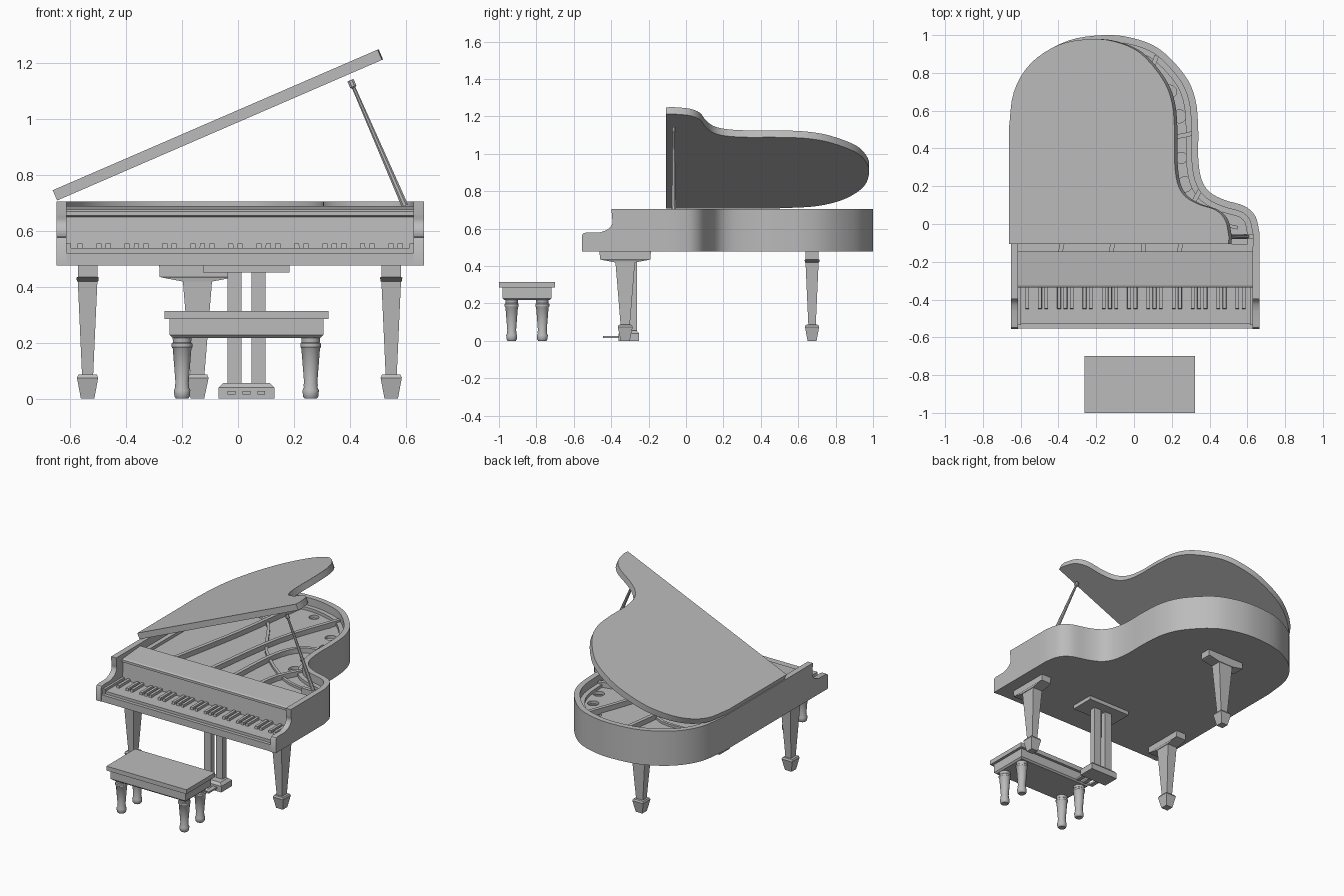
import bpy, bmesh, math
from mathutils import Vector, Matrix

if "Cube" in bpy.data.objects:
    bpy.data.objects.remove(bpy.data.objects["Cube"])

GREY = (0.5, 0.5, 0.5, 1)
mat = bpy.data.materials.new("plain grey")
mat.use_nodes = True
mat.diffuse_color = GREY
mat.node_tree.nodes["Principled BSDF"].inputs["Base Color"].default_value = GREY


def finish(name, bm, smooth=False):
    bmesh.ops.recalc_face_normals(bm, faces=bm.faces)
    mesh = bpy.data.meshes.new(name)
    bm.to_mesh(mesh)
    bm.free()
    mesh.materials.append(mat)
    ob = bpy.data.objects.new(name, mesh)
    bpy.context.collection.objects.link(ob)
    if smooth:
        bpy.ops.object.select_all(action="DESELECT")
        ob.select_set(True)
        bpy.context.view_layer.objects.active = ob
        bpy.ops.object.shade_smooth_by_angle(angle=math.radians(35))
    return ob


def prism(name, pts, lo, hi, axis="z", smooth=False):
    """Extrude a flat outline between two positions along an axis."""
    place = {"z": lambda a, b, h: (a, b, h), "x": lambda a, b, h: (h, a, b)}[axis]
    bm = bmesh.new()
    rings = [[bm.verts.new(place(a, b, h)) for a, b in pts] for h in (lo, hi)]
    bridge(bm, rings)
    return finish(name, bm, smooth)


def bridge(bm, rings):
    n = len(rings[0])
    for r, s in zip(rings, rings[1:]):
        for i in range(n):
            j = (i + 1) % n
            bm.faces.new((r[i], r[j], s[j], s[i]))
    bm.faces.new(rings[0])
    bm.faces.new(rings[-1])


def add_loft(bm, sections, x, y, sides):
    """Stack of rings (z, half width x, half width y); four sides make a box."""
    k = 1 / math.cos(math.pi / 4) if sides == 4 else 1
    turn = [math.tau * (i + 0.5) / sides for i in range(sides)]
    bridge(bm, [[bm.verts.new((x + k * rx * math.cos(a), y + k * ry * math.sin(a), z))
                 for a in turn] for z, rx, ry in sections])


def loft(name, sections, x=0, y=0, sides=4):
    bm = bmesh.new()
    add_loft(bm, sections, x, y, sides)
    return finish(name, bm, sides > 4)


def box(name, x0, x1, y0, y1, z0, z1):
    hx, hy = (x1 - x0) / 2, (y1 - y0) / 2
    return loft(name, [(z0, hx, hy), (z1, hx, hy)], x0 + hx, y0 + hy)


def smooth_path(ctrl, steps=4):
    """Catmull-Rom curve through the control points."""
    p = [Vector(c) for c in ctrl]
    p = [2 * p[0] - p[1]] + p + [2 * p[-1] - p[-2]]
    out = []
    for a, b, c, d in zip(p, p[1:], p[2:], p[3:]):
        for i in range(steps):
            t = i / steps
            out.append(0.5 * (2 * b + (c - a) * t + (2 * a - 5 * b + 4 * c - d) * t * t
                              + (3 * b - a - 3 * c + d) * t ** 3))
    return out + [p[-2]]


def offset(path, dist):
    """Shift a path to the right of its direction of travel."""
    out = []
    for i, p in enumerate(path):
        t = (path[min(i + 1, len(path) - 1)] - path[max(i - 1, 0)]).normalized()
        out.append(p + Vector((t.y, -t.x)) * dist)
    return out


def ribbon(name, path, left, right, z0, z1):
    return prism(name, offset(path, left) + offset(path, right)[::-1], z0, z1, smooth=True)


# Curved case: rim, floor and cheeks
L, R, FRONT, BASE, TOP = -0.65, 0.665, -0.555, 0.477, 0.706
bend = smooth_path([(L, 0.52), (-0.62, 0.72), (-0.52, 0.87), (-0.35, 0.97), (-0.16, 1.0),
                    (-0.01, 0.985), (0.135, 0.926), (0.267, 0.79), (0.325, 0.66),
                    (0.34, 0.5), (0.34, 0.35), (0.357, 0.238), (0.4, 0.17), (0.48, 0.127),
                    (0.585, 0.095), (0.643, 0.04), (R, -0.05)])
outline = [Vector((L, -0.12))] + bend + [Vector((R, -0.12))]
ribbon("case_rim", outline, 0, 0.036, BASE, TOP)
inside = offset(outline, 0.03)
prism("case_floor", [(L + 0.03, FRONT + 0.01)] + inside + [(R - 0.03, FRONT + 0.01)], BASE, 0.51)

cheek = [(-0.12, BASE), (FRONT, BASE), (FRONT, 0.566), (-0.548, 0.576), (-0.53, 0.58)]
cheek += smooth_path([(-0.46, 0.58), (-0.417, 0.597), (-0.393, 0.629), (-0.396, 0.66)])
cheek += [(-0.398, TOP), (-0.12, TOP)]
for side, x0 in (("right", L), ("left", R - 0.037)):
    prism(side + "_cheek", cheek, x0, x0 + 0.037, "x", True)

# Iron plate with round openings, braces and bridge
plate = prism("iron_plate", [(L + 0.03, -0.15)] + inside + [(R - 0.03, -0.15)], 0.615, 0.635)
bm = bmesh.new()
for x, y, r in ((0.27, 0.21, 0.04), (0.25, 0.35, 0.03), (0.24, 0.57, 0.035),
                (0.19, 0.7, 0.035), (0.08, 0.82, 0.03), (-0.06, 0.88, 0.03)):
    add_loft(bm, [(0.56, r, r), (0.7, r, r)], x, y, 20)
cutter = finish("plate_cutter", bm)
cutter.hide_render = True
mod = plate.modifiers.new("openings", "BOOLEAN")
mod.operation, mod.object, mod.solver = "DIFFERENCE", cutter, "EXACT"
bpy.context.view_layer.objects.active = plate
bpy.ops.object.modifier_apply(modifier=mod.name)
bpy.data.objects.remove(cutter)

braces = [[(-0.39, -0.15), (-0.28, 0.4), (-0.2, 0.95)],
          [(-0.12, -0.15), (-0.03, 0.45), (0.12, 0.89)],
          [(0.05, -0.15), (0.08, 0.25), (0.16, 0.43), (0.31, 0.48)],
          [(0.24, -0.15), (0.27, 0.02), (0.35, 0.18)]]
for i, b in enumerate(braces):
    ribbon(f"plate_brace_{i + 1}", smooth_path(b), -0.012, 0.012, 0.63, 0.668)
ribbon("string_bridge", smooth_path([(-0.5, 0.7), (-0.25, 0.66), (0, 0.3), (0.3, 0.05), (0.55, -0.02)]),
       -0.009, 0.009, 0.63, 0.65)
ribbon("plate_edge", inside, 0, 0.035, 0.63, 0.655)
box("pin_block", L + 0.03, R - 0.03, -0.15, -0.105, 0.6, 0.65)

# Shelf and fallboard over the keys
KL, KR = L + 0.036, R - 0.036
prism("shelf_and_fallboard", [(-0.145, 0.5), (-0.145, 0.69), (-0.325, 0.676), (-0.335, 0.67),
                              (-0.335, 0.655), (-0.325, 0.65), (-0.335, 0.5)], KL, KR, "x")

# Keyboard
box("key_slip", KL, KR, FRONT + 0.003, -0.53, BASE, 0.522)
box("white_keys", KL + 0.015, KR - 0.015, -0.53, -0.32, 0.5, 0.54)
for side, x0 in (("right", KL), ("left", KR - 0.016)):
    box(side + "_key_block", x0, x0 + 0.016, -0.535, -0.32, 0.5, 0.556)
WHITES = 36
step = (KR - KL - 0.03) / WHITES
bm = bmesh.new()
for i in range(1, WHITES):
    if i % 7 not in (2, 5):
        add_loft(bm, [(0.535, 0.01, 0.06), (0.556, 0.009, 0.057)],
                 KL + 0.015 + i * step, -0.39, 4)
finish("black_keys", bm)

# Raised lid, following the case outline
lid_pts = [(0, -0.106)] + [((p.x - L) * 0.966, p.y - 0.021) for p in bend] + [((R - L) * 0.963, -0.106)]
lid = prism("lid", lid_pts, 0, 0.04, smooth=True)
lid.matrix_world = Matrix.Translation((-0.647, 0, 0.709)) @ Matrix.Rotation(-math.radians(23.4), 4, "Y")

# Lid prop
prop = loft("lid_prop", [(0, 0.013, 0.013), (0.46, 0.007, 0.007), (0.465, 0.013, 0.011),
                         (0.49, 0.013, 0.011)], sides=8)
prop.matrix_world = Matrix.Translation((0.597, -0.066, 0.69)) @ Matrix.Rotation(math.atan2(-0.195, 0.45), 4, "Y")
box("prop_rest", 0.52, R - 0.03, -0.08, -0.055, 0.63, 0.69)

# Piano legs: (z, narrow half width, wide half width)
leg = [(0, 0.024, 0.024), (0.075, 0.038, 0.04), (0.086, 0.033, 0.035), (0.087, 0.02, 0.025),
       (0.419, 0.035, 0.052), (0.42, 0.038, 0.056), (0.433, 0.04, 0.125), (0.436, 0.035, 0.135),
       (BASE, 0.035, 0.137)]
loft("front_right_leg", leg, -0.538, -0.325)
loft("front_left_leg", leg, 0.548, -0.325)
loft("rear_leg", [(z, w, n) for z, n, w in leg], -0.145, 0.674)

# Pedal lyre
C = 0.03
box("lyre_top_plate", C - 0.155, C + 0.155, -0.36, -0.2, 0.452, BASE)
for side, x in (("right", C - 0.043), ("left", C + 0.043)):
    box(side + "_lyre_post", x - 0.025, x + 0.025, -0.3, -0.262, 0.04, 0.455)
loft("lyre_base", [(0, 0.1, 0.055), (0.04, 0.1, 0.055), (0.056, 0.083, 0.04)], C, -0.305)
for i in (-1, 0, 1):
    x = C + i * 0.053
    box(f"pedal_{i + 2}", x - 0.014, x + 0.014, -0.445, -0.35, 0.016, 0.027)

# Bench
BY = -0.85
box("bench_seat", C - 0.293, C + 0.293, -1, -0.7, 0.285, 0.314)
loft("bench_apron", [(0.218, 0.265, 0.122), (0.228, 0.275, 0.132), (0.287, 0.275, 0.132)], C, BY)
turned = [(0, 0.022), (0.008, 0.028), (0.03, 0.03), (0.04, 0.025), (0.05, 0.026), (0.056, 0.024),
          (0.18, 0.034), (0.185, 0.038), (0.197, 0.038), (0.202, 0.033), (0.22, 0.035)]
for fb, y in (("front", BY - 0.082), ("rear", BY + 0.082)):
    for side, x in (("right", C - 0.23), ("left", C + 0.23)):
        loft(f"bench_{fb}_{side}_leg", [(z, r, r) for z, r in turned], x, y, 16)
